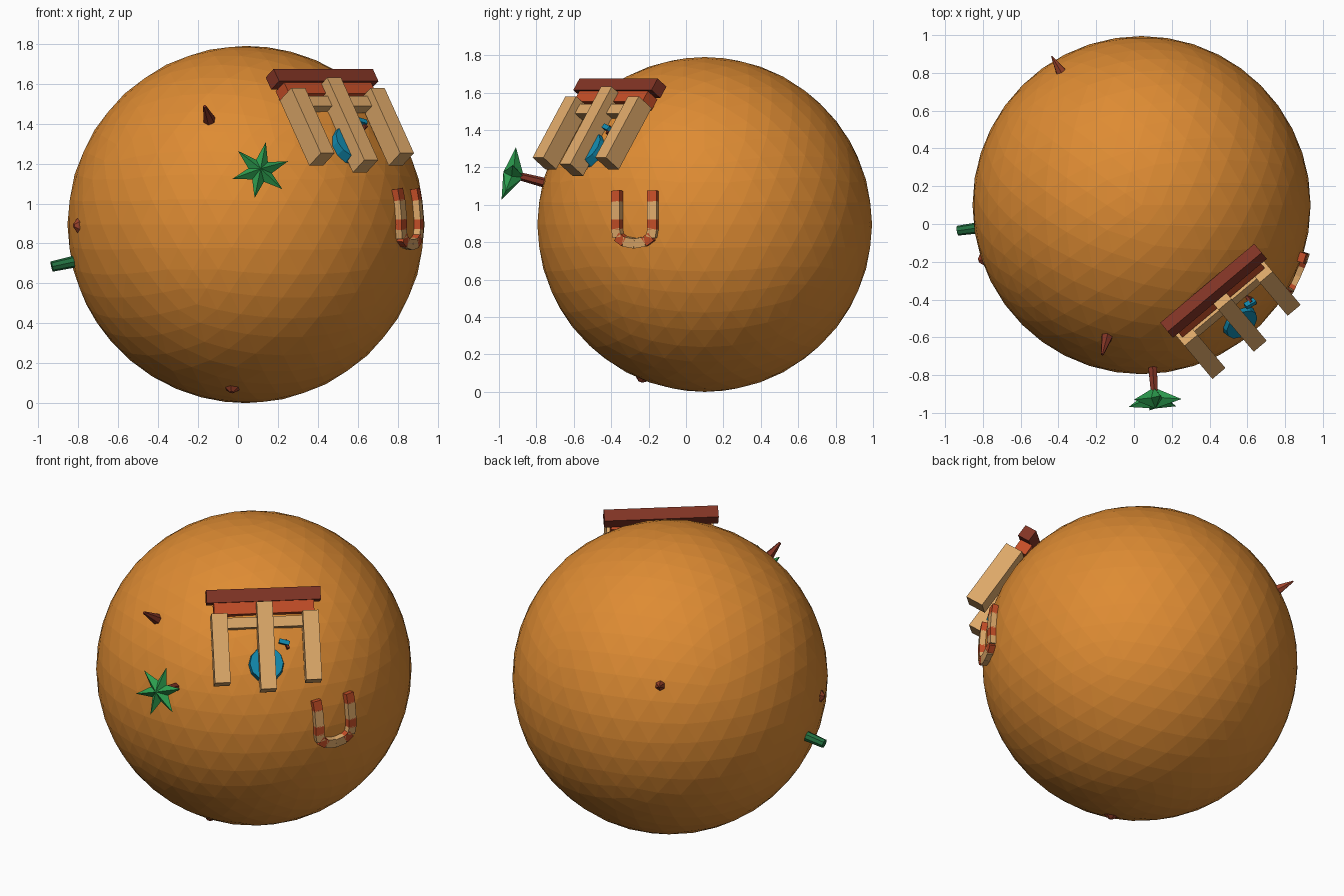
import bpy, bmesh, math
from mathutils import Matrix, Vector

if "Cube" in bpy.data.objects:
    bpy.data.objects.remove(bpy.data.objects["Cube"])

C = Vector((0.04, 0.10, 0.895))   # planet centre
R = 0.895                         # planet radius


def material(name, rgb):
    m = bpy.data.materials.new(name)
    m.diffuse_color = (*rgb, 1)
    m.use_nodes = True
    m.node_tree.nodes["Principled BSDF"].inputs["Base Color"].default_value = m.diffuse_color
    return m


SAND = material("sand orange", (0.73, 0.26, 0.033))
WOOD = material("light wood", (0.72, 0.39, 0.14))
DARK = material("dark red brown", (0.22, 0.034, 0.018))
RED = material("orange red", (0.55, 0.075, 0.02))
ROCK = material("red rock", (0.36, 0.06, 0.025))
LEAF = material("leaf green", (0.026, 0.35, 0.08))
CACTUS = material("dark green", (0.016, 0.16, 0.05))
BLUE = material("blue", (0.006, 0.25, 0.42))


def finish(name, bm, mat, matrix=Matrix()):
    bmesh.ops.recalc_face_normals(bm, faces=bm.faces)
    me = bpy.data.meshes.new(name)
    bm.to_mesh(me)
    bm.free()
    me.materials.append(mat)
    ob = bpy.data.objects.new(name, me)
    ob.matrix_world = matrix
    bpy.context.collection.objects.link(ob)
    return ob


def frame(d, up=(0, 0, 1), origin=C):
    """Local axes on the planet: x sideways, y along 'up', z outwards."""
    d = Vector(d).normalized()
    up = Vector(up)
    e2 = (up - d * up.dot(d)).normalized()
    e1 = e2.cross(d)
    return Matrix.Translation(origin) @ Matrix((e1, e2, d)).transposed().to_4x4()


def box(name, m, centre, size, mat, turn=0):
    bm = bmesh.new()
    bmesh.ops.create_cube(bm, size=1)
    local = (Matrix.Translation(centre) @ Matrix.Rotation(turn, 4, 'Z')
             @ Matrix.Diagonal((*size, 1)))
    bm.transform(local)
    return finish(name, bm, mat, m)


def cone(name, m, r1, r2, z1, z2, sides, mat, offset=(0, 0)):
    bm = bmesh.new()
    bmesh.ops.create_cone(bm, cap_ends=True, segments=sides, radius1=r1,
                          radius2=r2, depth=z2 - z1)
    bm.transform(Matrix.Translation((*offset, (z1 + z2) / 2)))
    return finish(name, bm, mat, m)


# planet
bm = bmesh.new()
bmesh.ops.create_icosphere(bm, subdivisions=4, radius=R)
finish("planet", bm, SAND, Matrix.Translation(C))

# gate: a lying frame of posts under a beam, facing outwards
G = frame((0.527, -0.627, 0.574))
box("gate_top_beam", G, (0, 0.256, 0.903), (0.65, 0.075, 0.075), DARK)
box("gate_lintel", G, (0, 0.185, 0.89), (0.57, 0.07, 0.08), RED)
box("gate_crossbar", G, (0, 0.10, 0.905), (0.58, 0.06, 0.06), WOOD)
for side in (-1, 1):
    box("gate_side_post", G, (0.26 * side, -0.05, 0.925), (0.09, 0.40, 0.11), WOOD)
box("gate_middle_post", G, (0, -0.043, 0.93), (0.09, 0.505, 0.11), WOOD)

# blue disc and small striker behind the middle post
cone("disc", G, 0.103, 0.095, 0.86, 0.915, 12, BLUE, (0, -0.135))
box("striker_head", G, (0.105, -0.02, 0.925), (0.06, 0.025, 0.03), BLUE, -0.3)
box("striker_handle", G, (0.12, -0.03, 0.90), (0.015, 0.05, 0.06), DARK, 0.3)

# striped horseshoe on the right side, laid along the surface
path = [(-0.365, 1.07), (-0.365, 1.015), (-0.365, 0.92), (-0.365, 0.87),
        (-0.358, 0.83), (-0.325, 0.805), (-0.27, 0.795)]
path += [(-0.54 - y, z) for y, z in reversed(path[:-1])]


def on_planet(y, z, r=0.902):
    dy, dz = y - C.y, z - C.z
    return Vector((C.x + math.sqrt(r * r - dy * dy - dz * dz), y, z))


pts = [on_planet(*p) for p in path]
for i, (a, b) in enumerate(zip(pts, pts[1:])):
    mid = (a + b) / 2
    m = frame(mid - C, b - a, mid)
    k = min(i, len(pts) - 2 - i)
    box("horseshoe_segment", m, (0, 0, 0), (0.052, (b - a).length + 0.006, 0.05),
        RED if k % 2 == 0 else WOOD)

# palm tree: trunk and six-pointed crown
P = frame((0.066, -0.967, 0.252))
cone("palm_trunk", P, 0.027, 0.02, 0.87, 1.06, 6, DARK)
bm = bmesh.new()
outer = bm.verts.new((0, 0, 1.115))
inner = bm.verts.new((0, 0, 1.0))
ring = []
for i in range(12):
    a = math.radians(18 + 30 * i)
    r, h = (0.148, 1.085) if i % 2 == 0 else (0.06, 1.07)
    ring.append(bm.verts.new((r * math.cos(a), r * math.sin(a), h)))
for i in range(12):
    for apex in (outer, inner):
        bm.faces.new((apex, ring[i], ring[(i + 1) % 12]))
finish("palm_crown", bm, LEAF, P)

# cactus stub on the left
cone("cactus", frame((-0.97, -0.135, -0.21)), 0.031, 0.026, 0.86, 1.005, 8, CACTUS)

# pointed spikes and low rocks
cone("front_spike", frame((-0.205, -0.78, 0.585)), 0.036, 0.008, 0.87, 1.01, 6, DARK)
cone("back_spike", frame((-0.48, 0.795, 0.37)), 0.035, 0.004, 0.87, 0.99, 6, ROCK)
cone("left_rock", frame((-0.85, -0.29, -0.005)), 0.06, 0.012, 0.875, 0.912, 6, ROCK)
cone("bottom_rock", frame((-0.07, -0.34, -0.83)), 0.06, 0.012, 0.875, 0.912, 6, ROCK)
